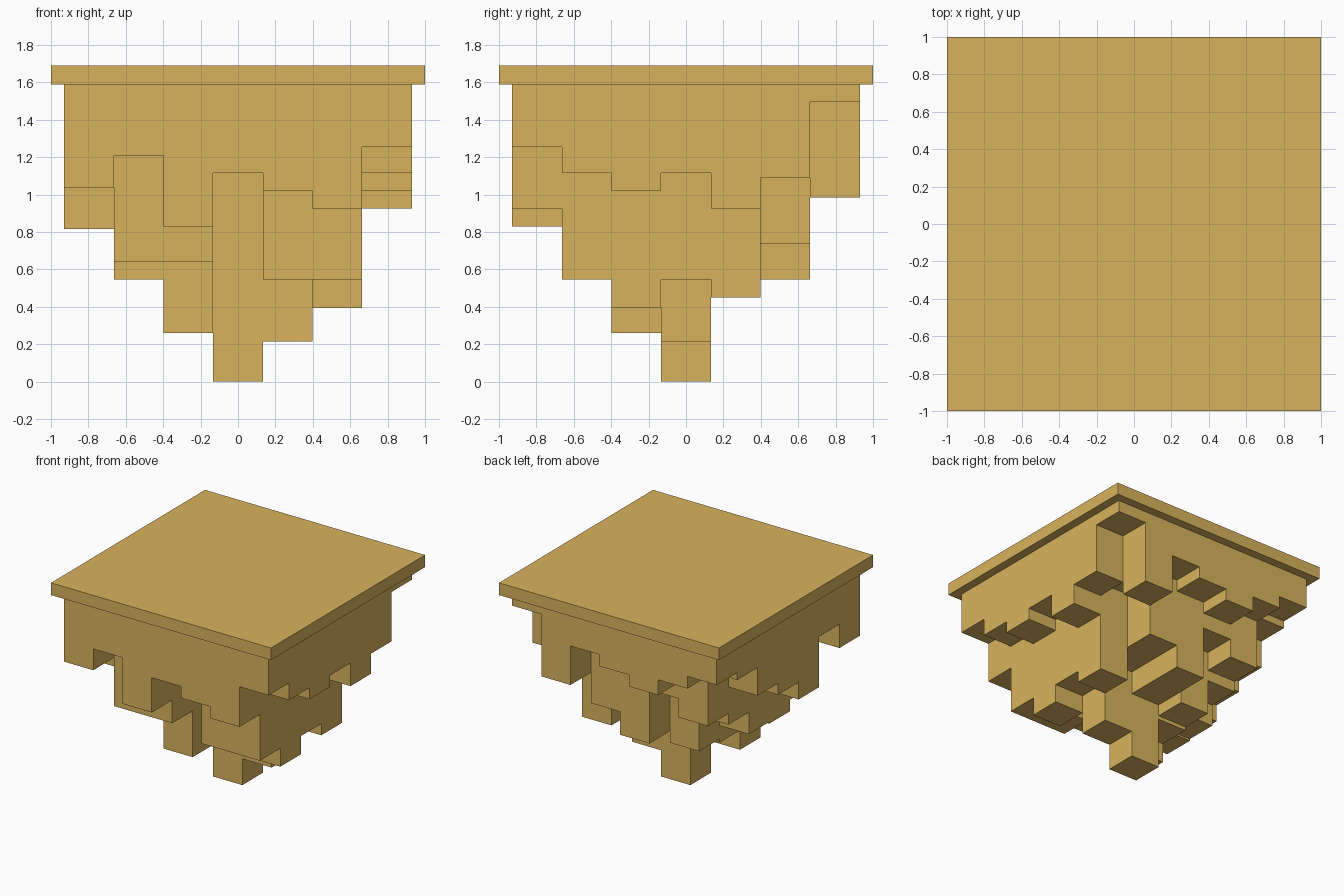
import bpy, bmesh

if "Cube" in bpy.data.objects:
    bpy.data.objects.remove(bpy.data.objects["Cube"])

TOP, SLAB_Z, HALF = 1.69, 1.59, 0.93
N = 7
C = 2 * HALF / N

# Underside height of every hanging column: rows front to back, left to right
BOTTOM = [
    [1.035, 1.21, 0.83, 1.115, 1.02, 0.925, 1.255],
    [1.23, 0.64, 0.64, 1.20, 0.545, 0.545, 1.115],
    [0.815, 0.545, 0.26, 1.20, 0.60, 0.395, 1.02],
    [0.955, 0.56, 0.42, 0.0, 0.215, 0.545, 1.115],
    [1.05, 0.74, 0.45, 0.545, 0.735, 0.45, 0.925],
    [1.28, 0.83, 0.985, 0.545, 0.735, 1.20, 1.09],
    [1.34, 1.24, 1.115, 1.21, 1.305, 0.985, 1.495],
]

mat = bpy.data.materials.new("sand")
mat.diffuse_color = (0.69, 0.45, 0.11, 1)
mat.use_nodes = True
mat.node_tree.nodes["Principled BSDF"].inputs["Base Color"].default_value = mat.diffuse_color


def finish(bm, name):
    me = bpy.data.meshes.new(name)
    bm.to_mesh(me)
    bm.free()
    me.materials.append(mat)
    ob = bpy.data.objects.new(name, me)
    bpy.context.collection.objects.link(ob)
    return ob


def height(i, j):
    return BOTTOM[j][i] if 0 <= i < N and 0 <= j < N else SLAB_Z


# Thin square top slab
bm = bmesh.new()
bmesh.ops.create_cube(bm, size=1)
for v in bm.verts:
    v.co = (v.co.x * 2, v.co.y * 2, v.co.z * (TOP - SLAB_Z) + (TOP + SLAB_Z) / 2)
finish(bm, "top_slab")

# Stepped cluster of columns under the slab: undersides plus exposed walls only
bm = bmesh.new()


def quad(*pts):
    bm.faces.new([bm.verts.new(p) for p in pts])


for j in range(N):
    for i in range(N):
        x0, y0 = -HALF + i * C, -HALF + j * C
        x1, y1, z = x0 + C, y0 + C, BOTTOM[j][i]
        quad((x0, y0, z), (x0, y1, z), (x1, y1, z), (x1, y0, z))
        sides = [(0, -1, (x0, y0), (x1, y0)), (1, 0, (x1, y0), (x1, y1)),
                 (0, 1, (x1, y1), (x0, y1)), (-1, 0, (x0, y1), (x0, y0))]
        for di, dj, a, b in sides:
            h = height(i + di, j + dj)
            if h > z + 1e-5:
                quad((*a, z), (*b, z), (*b, h), (*a, h))
bmesh.ops.remove_doubles(bm, verts=bm.verts, dist=1e-4)
finish(bm, "hanging_columns")
